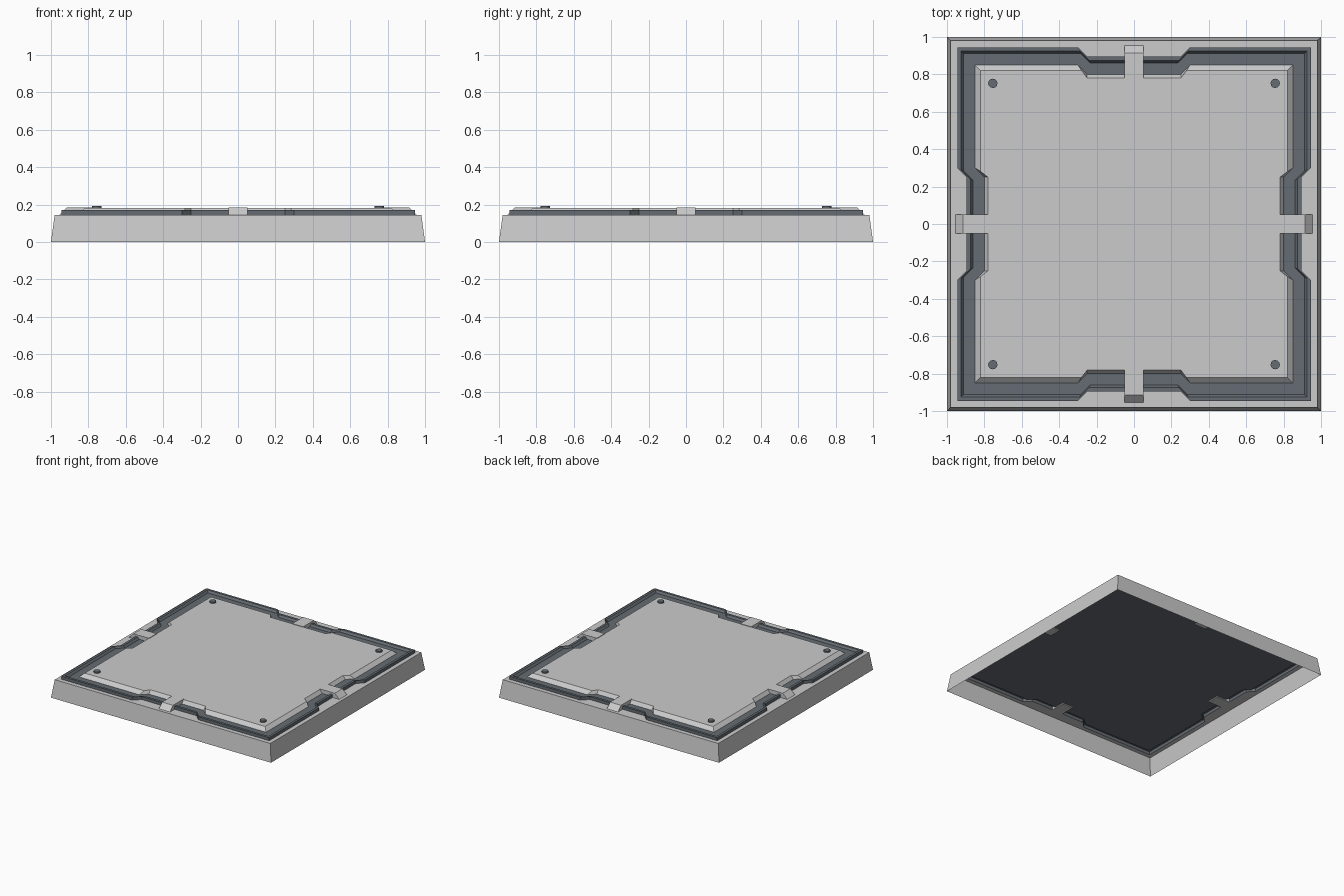
import bpy, bmesh, math
from mathutils import Matrix

if "Cube" in bpy.data.objects:
    bpy.data.objects.remove(bpy.data.objects["Cube"])

dark = bpy.data.materials.new("dark_metal")
dark.diffuse_color = (0.13, 0.15, 0.17, 1)
dark.use_nodes = True
dark.node_tree.nodes["Principled BSDF"].inputs["Base Color"].default_value = dark.diffuse_color


def finish(bm, name, mat=None):
    me = bpy.data.meshes.new(name)
    bm.normal_update()
    bm.to_mesh(me)
    bm.free()
    if mat:
        me.materials.append(mat)
    ob = bpy.data.objects.new(name, me)
    bpy.context.collection.objects.link(ob)
    return ob


def outline(d, depth, a=0.30, b=0.25):
    """Square of half-size d with a notch in the middle of each side."""
    side = [(d, -d), (d, -a), (d - depth, -b), (d - depth, b), (d, a)]
    pts = []
    for k in range(4):
        c, s = round(math.cos(k * math.pi / 2)), round(math.sin(k * math.pi / 2))
        pts += [(x * c - y * s, x * s + y * c) for x, y in side]
    return pts


def loft(name, rings, mat=None, cap=False):
    """Skin a list of (outline, z) loops from the outside in."""
    bm = bmesh.new()
    loops = [[bm.verts.new((x, y, z)) for x, y in pts] for pts, z in rings]
    for lo, hi in zip(loops, loops[1:]):
        n = len(lo)
        for i in range(n):
            j = (i + 1) % n
            bm.faces.new((lo[i], lo[j], hi[j], hi[i]))
    if cap:
        bm.faces.new(loops[-1])
    return finish(bm, name, mat)


# Hollow base: tapered wall and flat rim, open underneath
loft("base", [(outline(1.0, 0), 0), (outline(0.98, 0), 0.145),
              (outline(0.945, 0.05), 0.145)])

# Dark raised lip and recessed floor
loft("trench", [(outline(0.945, 0.05), 0.145), (outline(0.945, 0.05), 0.17),
                (outline(0.925, 0.05, 0.29, 0.24), 0.17),
                (outline(0.912, 0.05, 0.285, 0.235), 0.153)], dark, cap=True)

# Bevelled centre plate
loft("top_plate", [(outline(0.85, 0.05), 0.153),
                   (outline(0.82, 0.04, 0.28, 0.25), 0.181)], cap=True)

# Four clips bridging the trench
profile = [(0.955, 0.145), (0.945, 0.165), (0.915, 0.185), (0.775, 0.185), (0.775, 0.145)]
profile = [profile[0], *profile[2:]]
for k, side in enumerate(("right", "back", "left", "front")):
    bm = bmesh.new()
    face = bm.faces.new([bm.verts.new((x, -0.05, z)) for x, z in profile])
    ext = bmesh.ops.extrude_face_region(bm, geom=[face])
    moved = [v for v in ext["geom"] if isinstance(v, bmesh.types.BMVert)]
    bmesh.ops.translate(bm, verts=moved, vec=(0, 0.1, 0))
    bmesh.ops.recalc_face_normals(bm, faces=bm.faces)
    bm.transform(Matrix.Rotation(k * math.pi / 2, 4, "Z"))
    finish(bm, side + "_clip")

# Corner bolts
for sx in (-1, 1):
    for sy in (-1, 1):
        bm = bmesh.new()
        bmesh.ops.create_cone(bm, cap_ends=True, segments=12, radius1=0.025, radius2=0.025,
                              depth=0.02, matrix=Matrix.Translation((sx * 0.755, sy * 0.752, 0.182)))
        finish(bm, "bolt", dark)
